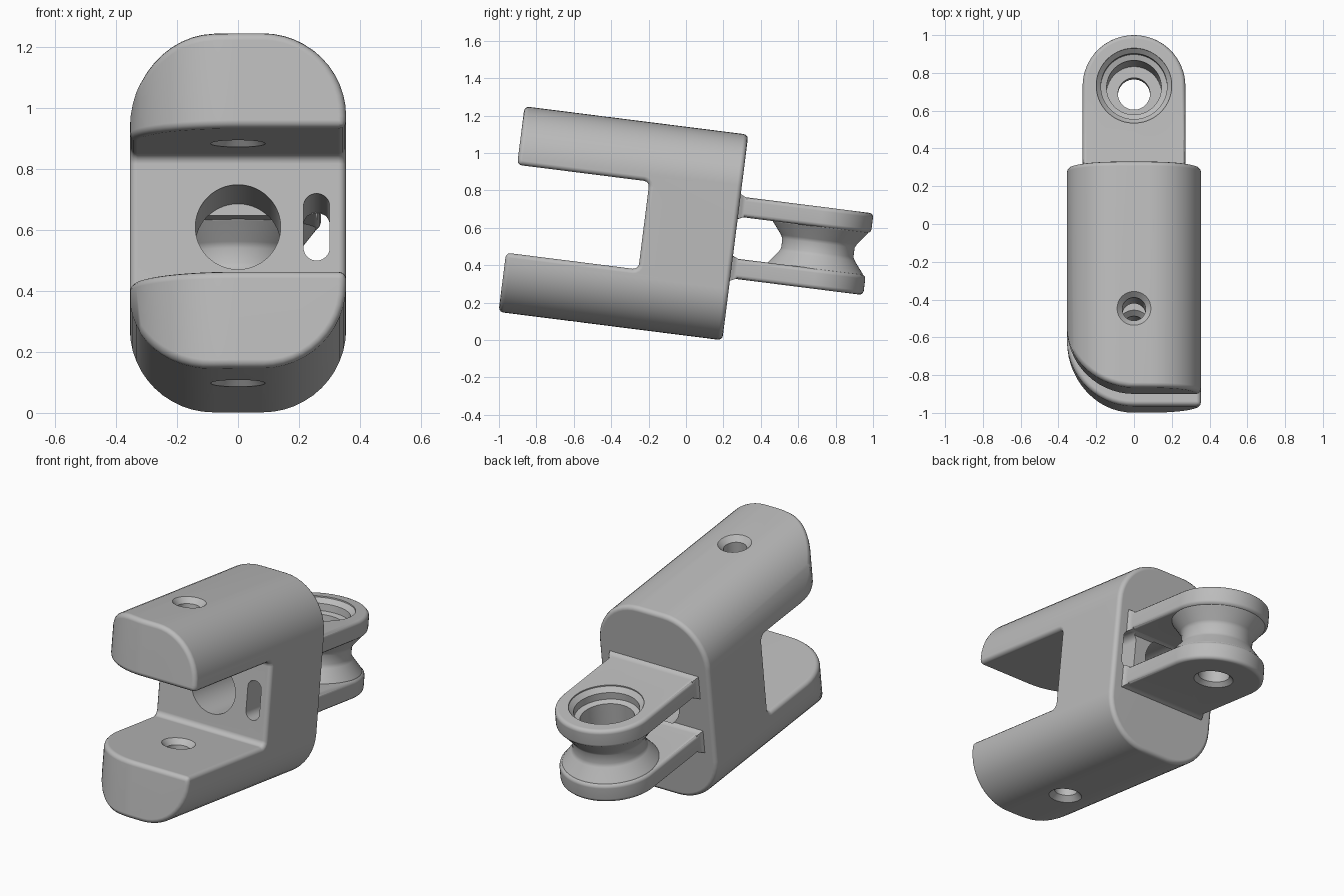
import bpy, bmesh, math
from mathutils import Matrix

cube = bpy.data.objects.get("Cube")
if cube:
    bpy.data.objects.remove(cube, do_unlink=True)

grey = bpy.data.materials.new("plain grey")
grey.use_nodes = True
grey.diffuse_color = (0.5, 0.5, 0.5, 1)
grey.node_tree.nodes["Principled BSDF"].inputs["Base Color"].default_value = (0.5, 0.5, 0.5, 1)

# Main sizes, in the part's own untilted frame (y along, z up)
TILT = math.radians(7.2)
FRONT, BACK, GAP = -1.013, 0.193, -0.30
BOTTOM, TOP, MID = 0.023, 1.131, 0.577
INNER_LOW, INNER_HIGH = 0.342, 0.816
HALF, ROUND = 0.355, 0.275
LUG_Y, LUG_R = 0.638, 0.272


def finish(name, bm):
    bmesh.ops.recalc_face_normals(bm, faces=bm.faces[:])
    mesh = bpy.data.meshes.new(name)
    bm.to_mesh(mesh)
    bm.free()
    mesh.materials.append(grey)
    ob = bpy.data.objects.new(name, mesh)
    bpy.context.collection.objects.link(ob)
    return ob


def loft(name, loops, clean=False):
    """Skin a list of equal-length loops and cap both ends."""
    bm = bmesh.new()
    rings = [[bm.verts.new(p) for p in loop] for loop in loops]
    n = len(rings[0])
    for a, b in zip(rings, rings[1:]):
        for i in range(n):
            j = (i + 1) % n
            bm.faces.new((a[i], a[j], b[j], b[i]))
    bm.faces.new(rings[0])
    bm.faces.new(rings[-1])
    if clean:
        bmesh.ops.recalc_face_normals(bm, faces=bm.faces[:])
        bmesh.ops.dissolve_limit(bm, angle_limit=0.01, verts=bm.verts[:], edges=bm.edges[:])
    return finish(name, bm)


def lathe(name, profile, place, steps=64):
    """Turn (radius, distance) pairs; place maps (a, b, distance) to a point."""
    turns = [2 * math.pi * (i + 0.5) / steps for i in range(steps)]
    return loft(name, [[place(r * math.cos(t), r * math.sin(t), d) for t in turns]
                       for r, d in profile])


def bake(ob):
    bpy.context.view_layer.update()
    graph = bpy.context.evaluated_depsgraph_get()
    mesh = bpy.data.meshes.new_from_object(ob.evaluated_get(graph))
    ob.modifiers.clear()
    ob.data = mesh


def bevel(ob, width):
    mod = ob.modifiers.new("rounded edges", 'BEVEL')
    mod.width, mod.segments = width, 3
    mod.limit_method, mod.angle_limit = 'ANGLE', math.radians(40)
    mod.use_clamp_overlap = False
    bake(ob)


def combine(ob, tool, operation):
    mod = ob.modifiers.new("combine", 'BOOLEAN')
    mod.operation, mod.object, mod.solver = operation, tool, 'EXACT'
    bake(ob)


def arc_drop(distance, radius):
    return radius - math.sqrt(max(0, radius ** 2 - distance ** 2))


# Forked body: a C-shaped side profile swept across x
def body_loop(x):
    drop = arc_drop(max(0, abs(x) - (HALF - ROUND)), ROUND)
    front = FRONT + (arc_drop(x, HALF) if x < 0 else 0)
    low, high, r = [], [], 0.03
    for i in range(5):
        t = math.pi / 8 * i
        y, dz = GAP - r + r * math.sin(t), r - r * math.cos(t)
        low.append((x, y, INNER_LOW + dz))
        high.append((x, y, INNER_HIGH - dz))
    return ([(x, BACK, BOTTOM + drop), (x, front, BOTTOM + drop), (x, front, INNER_LOW)]
            + low + high[::-1]
            + [(x, front, INNER_HIGH), (x, front, TOP - drop), (x, BACK, TOP - drop)])


side = [HALF - ROUND + ROUND * math.sin(math.pi / 24 * i) for i in range(13)]
columns = [-x for x in reversed(side)] + [-0.04, 0, 0.04] + side
body = loft("forked_body", [body_loop(x) for x in columns], clean=True)
bevel(body, 0.025)

# Rear lug: two round-ended plates with flared roots, joined by a waisted spool
lug = lathe("rear_lug",
            [(0.24, MID - 0.15), (0.262, MID - 0.128), (0.255, MID - 0.108),
             (0.205, MID - 0.045), (0.195, MID - 0.025), (0.195, MID + 0.025),
             (0.205, MID + 0.045), (0.255, MID + 0.108), (0.262, MID + 0.128),
             (0.24, MID + 0.15)],
            lambda a, b, d: (a, LUG_Y + b, d))
for sign in (-1, 1):
    centre = MID + sign * 0.166
    outline = [(-LUG_R, 0.14), (LUG_R, 0.14)]
    for i in range(33):
        t = math.pi * i / 32
        outline.append((LUG_R * math.cos(t), LUG_Y + LUG_R * math.sin(t)))
    plate = loft("plate", [[(x, y, centre + h) for x, y in outline] for h in (-0.054, 0.054)])
    bevel(plate, 0.022)
    bm = bmesh.new()
    for y, w, h in ((0.17, 0.296, 0.078), (0.205, 0.28, 0.062), (0.228, 0.269, 0.051)):
        for sx in (-1, 1):
            for sz in (-1, 1):
                bm.verts.new((sx * w, y, centre + sz * h))
    rings = [[bm.verts[k + i] for i in (0, 1, 3, 2)] for k in (0, 4, 8)] if not bm.verts.ensure_lookup_table() else []
    for a, b in zip(rings, rings[1:]):
        for i in range(4):
            j = (i + 1) % 4
            bm.faces.new((a[i], a[j], b[j], b[i]))
    bm.faces.new(rings[0])
    bm.faces.new(rings[-1])
    collar = finish("collar", bm)
    for part in (plate, collar):
        combine(lug, part, 'UNION')
        bpy.data.objects.remove(part, do_unlink=True)

# Cutters: pin hole with countersinks, centre bore, side slot, stepped lug bore
pin = lathe("pin_cutter",
            [(0.118, BOTTOM - 0.03), (0.09, BOTTOM), (0.062, BOTTOM + 0.03),
             (0.062, INNER_LOW - 0.03), (0.09, INNER_LOW), (0.118, INNER_LOW + 0.03),
             (0.118, INNER_HIGH - 0.03), (0.09, INNER_HIGH), (0.062, INNER_HIGH + 0.03),
             (0.062, TOP - 0.03), (0.09, TOP), (0.118, TOP + 0.03)],
            lambda a, b, d: (a, b - 0.593, d), 48)
bore = lathe("bore_cutter", [(0.14, -0.4), (0.14, 0.2)], lambda a, b, d: (a, d, MID + b))
slot_outline = []
for i in range(34):
    t = math.pi * (i if i < 17 else i - 1) / 16
    shift = 0.068 if i < 17 else -0.068
    slot_outline.append((0.258 + 0.043 * math.cos(t), MID + shift + 0.043 * math.sin(t)))
slot = loft("slot_cutter", [[(x, y, z) for x, z in slot_outline] for y in (-0.4, 0.235)])
lug_bore = lathe("lug_bore_cutter",
                 [(0.125, 0.34), (0.11, 0.355), (0.085, 0.38), (0.085, 0.45),
                  (0.145, 0.45), (0.145, 0.715), (0.175, 0.725), (0.175, 0.765),
                  (0.2, 0.79), (0.2, 0.82)],
                 lambda a, b, d: (a, LUG_Y + b, d))
for ob, tools in ((body, (pin, bore, slot)), (lug, (bore, slot, lug_bore))):
    for tool in tools:
        combine(ob, tool, 'DIFFERENCE')
for tool in (pin, bore, slot, lug_bore):
    bpy.data.objects.remove(tool, do_unlink=True)

# Tilt the assembly and smooth the rounded surfaces
for ob in (body, lug):
    ob.data.transform(Matrix.Rotation(-TILT, 4, 'X'))
    bpy.ops.object.select_all(action='DESELECT')
    ob.select_set(True)
    bpy.context.view_layer.objects.active = ob
    bpy.ops.object.shade_smooth_by_angle(angle=math.radians(32))
    normals = ob.modifiers.new("even shading", 'WEIGHTED_NORMAL')
    normals.keep_sharp = True
